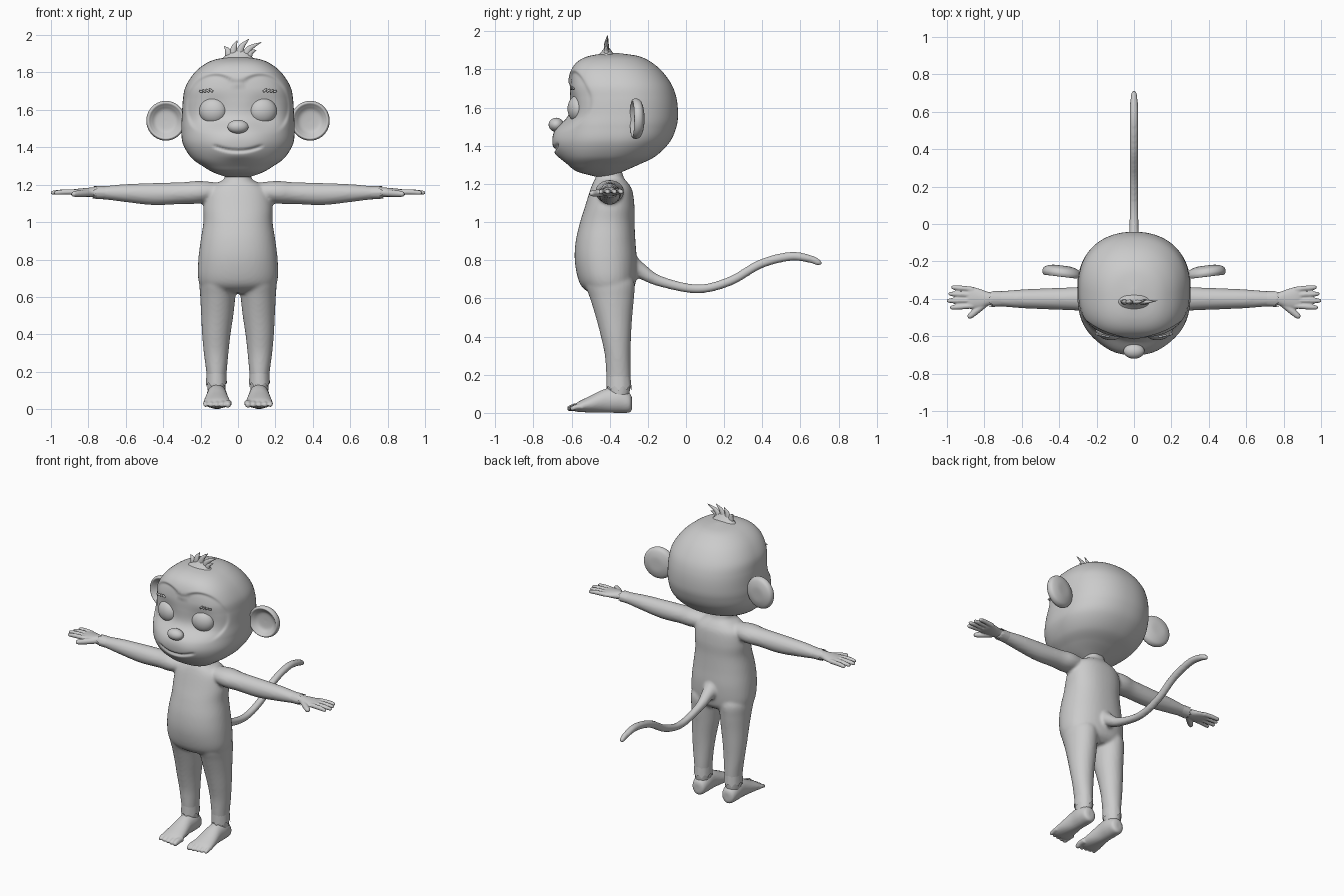
import bpy, bmesh, math
from mathutils import Vector

if "Cube" in bpy.data.objects:
    bpy.data.objects.remove(bpy.data.objects["Cube"], do_unlink=True)

X, Y, Z = Vector((1, 0, 0)), Vector((0, 1, 0)), Vector((0, 0, 1))
grey = bpy.data.materials.new("plain grey")
grey.use_nodes = True
grey.diffuse_color = (0.6, 0.6, 0.6, 1)
grey.node_tree.nodes["Principled BSDF"].inputs["Base Color"].default_value = (0.6, 0.6, 0.6, 1)


def spline(st, sub):
    """Smoothly interpolate stations (x, y, z, radius_u, radius_v)."""
    out = []
    for i in range(len(st) - 1):
        a, b, c, d = st[max(i - 1, 0)], st[i], st[i + 1], st[min(i + 2, len(st) - 1)]
        for k in range(sub):
            t = k / sub
            out.append([0.5 * (2 * q + (r - p) * t + (2 * p - 5 * q + 4 * r - s) * t * t
                               + (3 * q - p - 3 * r + s) * t ** 3)
                        for p, q, r, s in zip(a, b, c, d)])
    return out + [list(st[-1])]


def loft(bm, st, u, v=None, seg=24, sub=6, front=2, back=2):
    """Skin rounded cross-sections along stations; without v they follow the path."""
    pts, rings = spline(st, sub), []
    for i, p in enumerate(pts):
        side = v
        if v is None:
            path = Vector(pts[min(i + 1, len(pts) - 1)][:3]) - Vector(pts[max(i - 1, 0)][:3])
            side = path.cross(u).normalized()
        ring = []
        for k in range(seg):
            c, s = math.cos(math.tau * k / seg), math.sin(math.tau * k / seg)
            e = 2 / (front if s < 0 else back)
            ring.append(bm.verts.new(
                Vector(p[:3]) + u * max(p[3], .001) * math.copysign(abs(c) ** e, c)
                + side * max(p[4], .001) * math.copysign(abs(s) ** e, s)))
        rings.append(ring)
    for a, b in zip(rings, rings[1:]):
        for k in range(seg):
            bm.faces.new((a[k], a[(k + 1) % seg], b[(k + 1) % seg], b[k]))
    bm.faces.new(rings[0])
    bm.faces.new(rings[-1])


def finger(bm, a, b, r, u, bend=0.0):
    """Tapered digit with rounded tip."""
    a, b = Vector(a), Vector(b)
    st = []
    for t, k in ((0, 1), (.5, 1), (.85, .85), (.96, .6), (1, .1)):
        p = a.lerp(b, t) + Z * bend * math.sin(math.pi * t)
        st.append((*p, r * k, r * k))
    loft(bm, st, u, seg=12, sub=4)


def finish(bm, name, voxel=0, smooth=3):
    bmesh.ops.recalc_face_normals(bm, faces=bm.faces)
    me = bpy.data.meshes.new(name)
    bm.to_mesh(me)
    bm.free()
    me.materials.append(grey)
    me.polygons.foreach_set("use_smooth", [True] * len(me.polygons))
    ob = bpy.data.objects.new(name, me)
    bpy.context.collection.objects.link(ob)
    if voxel:
        m = ob.modifiers.new("blend", "REMESH")
        m.mode, m.voxel_size, m.use_smooth_shade = "VOXEL", voxel, True
        m = ob.modifiers.new("soften", "SMOOTH")
        m.factor, m.iterations = 0.5, smooth
    return ob


def ball(name, loc, size, turn=0):
    bm = bmesh.new()
    bmesh.ops.create_uvsphere(bm, u_segments=32, v_segments=20, radius=1)
    ob = finish(bm, name)
    ob.location, ob.scale, ob.rotation_euler = loc, size, (0, 0, turn)


def cuff(name, a, b, ra, rb, u, v, axis):
    """Thin ragged fur edge around a wrist or ankle."""
    bm, n = bmesh.new(), 36
    rows = ([], [])
    for k in range(n):
        c, s = math.cos(math.tau * k / n), math.sin(math.tau * k / n)
        rag = axis * (.012 * (1, -.4, -.9, -.2)[k % 4])
        rows[0].append(bm.verts.new(Vector(a) + u * c * ra[0] + v * s * ra[1]))
        rows[1].append(bm.verts.new(Vector(b) + u * c * rb[0] + v * s * rb[1] + rag))
    for k in range(n):
        j = (k + 1) % n
        bm.faces.new((rows[0][k], rows[0][j], rows[1][j], rows[1][k]))
    finish(bm, name)


def step(t):
    t = min(max(t, 0), 1)
    return t * t * (3 - 2 * t)


def bump(x, z, cx, cz, sx, sz, power=1.0):
    return math.exp(-(((x - cx) / sx) ** 2 + ((z - cz) / sz) ** 2) ** power)


# Body: torso, legs, arms and tail blended into one skin
body = bmesh.new()
torso = [(1.27, .07, -.465, -.335), (1.23, .075, -.475, -.325), (1.2, .13, -.49, -.3),
         (1.16, .17, -.505, -.28), (1.08, .185, -.53, -.27), (1, .185, -.555, -.27),
         (.9, .2, -.578, -.265), (.8, .212, -.583, -.258), (.7, .213, -.565, -.262),
         (.65, .19, -.535, -.275), (.62, .1, -.48, -.31)]
loft(body, [(0, (f + b) / 2, z, w, (b - f) / 2) for z, w, f, b in torso], X, Y, 48, front=2.2, back=2.3)
legs = [(.08, .115, -.352, .046, .053), (.13, .115, -.352, .05, .06), (.2, .115, -.354, .055, .064),
        (.3, .117, -.358, .066, .067), (.4, .116, -.367, .076, .079), (.5, .111, -.377, .086, .095),
        (.6, .108, -.388, .094, .115), (.68, .105, -.4, .1, .13), (.74, .1, -.41, .08, .11)]
arms = [(.06, 1.165, .05, .04), (.2, 1.16, .075, .06), (.3, 1.155, .063, .058), (.45, 1.15, .057, .059),
        (.6, 1.155, .05, .048), (.7, 1.157, .042, .037), (.78, 1.158, .036, .029)]
for s in (1, -1):
    loft(body, [(s * x, y, z, a, b) for z, x, y, a, b in legs], X, Y, 32)
    loft(body, [(s * x, -.4, z, a, b) for x, z, a, b in arms], Y, Z, 32)
tail = [(-.32, .79, .07), (-.24, .745, .042), (-.136, .69, .028), (.06, .65, .024), (.23, .69, .024),
        (.39, .78, .024), (.545, .82, .024), (.65, .807, .021), (.7, .785, .016), (.713, .779, .003)]
loft(body, [(0, y, z, r, r) for y, z, r in tail], X, seg=20, sub=8)
finish(body, "body", .01, 4)

# Head: lofted skull, then the face pressed into its front
head = bmesh.new()
skull = [(1.24, .06, -.48, -.38), (1.265, .13, -.57, -.33), (1.3, .19, -.61, -.25), (1.345, .25, -.635, -.16),
         (1.42, .295, -.645, -.085), (1.5, .303, -.64, -.05), (1.57, .3, -.625, -.042),
         (1.65, .295, -.622, -.05), (1.72, .282, -.62, -.075), (1.79, .24, -.605, -.125),
         (1.84, .185, -.57, -.185), (1.87, .12, -.51, -.25), (1.885, .02, -.42, -.35)]
loft(head, [(0, (f + b) / 2, z, w, (b - f) / 2) for z, w, f, b in skull], X, Y, 144, 11, front=2.8, back=2.2)
for p in head.verts:
    x, z = abs(p.co.x), p.co.z
    mask = step((1.06 - math.hypot((x - .12) / .155, (z - 1.62) / .17)) / .14) * step((z - 1.47) / .08)
    push = .014 * mask + .012 * bump(x, z, .135, 1.595, .08, .08, 1.5)   # sunken face and sockets
    push -= .055 * bump(x, z, 0, 1.425, .19, .1, 1.4)                    # muzzle
    push -= .008 * bump(x, z, 0, 1.355, .07, .025)                       # lower lip
    smile = z - 1.38 - 1.7 * x * x
    push += .014 * math.exp(-(smile / .008) ** 2) * step((.14 - x) / .03)
    p.co.y += push * step((-p.co.y - .4) / .12)
finish(head, "head")
ball("nose", (0, -.68, 1.51), (.056, .04, .037))

# Tuft of hair
hair = bmesh.new()
loft(hair, [(0, -.415, 1.86, .1, .06), (0, -.415, 1.885, .075, .035), (.005, -.415, 1.91, .05, .015),
            (.01, -.415, 1.925, .02, .006)], X, Y)
for x0, x1, z1 in ((-.045, -.075, 1.94), (-.03, -.003, 1.972), (.0, .06, 1.98), (.03, .125, 1.962), (.05, .1, 1.92)):
    m = x0 + (x1 - x0) * .3
    loft(hair, [(x0, -.415, 1.87, .016, .024), (m, -.417, (1.87 + z1) / 2 + .01, .012, .017),
                (x1, -.41, z1, .001, .001)], Y, seg=10)
finish(hair, "hair_tuft")

ear = [(-.222, .05), (-.224, .5), (-.238, .88), (-.26, 1), (-.278, .96), (-.282, .88),
       (-.27, .74), (-.253, .5), (-.249, .05)]
for s, side in ((1, "left_"), (-1, "right_")):
    ball(side + "eye", (s * .134, -.57, 1.594), (.074, .05, .07), s * .2)

    # Dished ears
    bm = bmesh.new()
    loft(bm, [(s * .386, y, 1.542, .104 * k, .106 * k) for y, k in ear],
         Vector((1, s * .12, 0)), Z, 40)
    finish(bm, side + "ear")

    # Ragged eyebrow strands
    bm = bmesh.new()
    for k in range(4):
        x = .135 + .018 * k
        finger(bm, (s * x, -.602 + .004 * k, 1.697), (s * (x + .02), -.602 + .005 * k, 1.713 - .004 * k), .006, Y)
    finish(bm, side + "eyebrow")

    # Hand with four fingers and a thumb
    bm = bmesh.new()
    loft(bm, [(s * x, y, 1.159, a, b) for x, y, a, b in
              ((.74, -.4, .03, .024), (.78, -.4, .037, .026), (.82, -.4, .052, .023),
               (.87, -.395, .06, .018), (.895, -.395, .055, .012))], Y, Z)
    for y, tip, far in ((-.35, -.338, .978), (-.38, -.373, .993), (-.41, -.41, 1.003), (-.438, -.447, .985)):
        finger(bm, (s * .86, y, 1.16), (s * far, tip, 1.156), .0145, Y, .003)
    finger(bm, (s * .79, -.42, 1.155), (s * .888, -.502, 1.15), .019, Z)
    finish(bm, side + "hand", .005, 2)
    cuff(side + "wrist_fur", (s * .7, -.4, 1.157), (s * .765, -.4, 1.158), (.04, .035), (.043, .035), Y, Z, X * s)

    # Foot with five toes
    bm = bmesh.new()
    loft(bm, [(s * x, y, z, a, b) for x, y, z, a, b in
              ((.113, -.283, .05, .02, .03), (.113, -.297, .053, .045, .051), (.113, -.35, .066, .055, .066),
               (.113, -.42, .064, .056, .063), (.113, -.5, .046, .067, .044), (.112, -.56, .033, .072, .028),
               (.112, -.585, .026, .06, .017))], X, Z, 32)
    for k in range(5):
        x, r = .052 + .03 * k, (.019, .016, .015, .015, .014)[k]
        finger(bm, (s * x, -.54, .032), (s * (x + .002), -.622 + .004 * k, .018), r, X, .006)
    finish(bm, side + "foot", .006, 2)
    cuff(side + "ankle_fur", (s * .115, -.354, .2), (s * .115, -.352, .13), (.053, .062), (.056, .066), X, Y, -Z)
